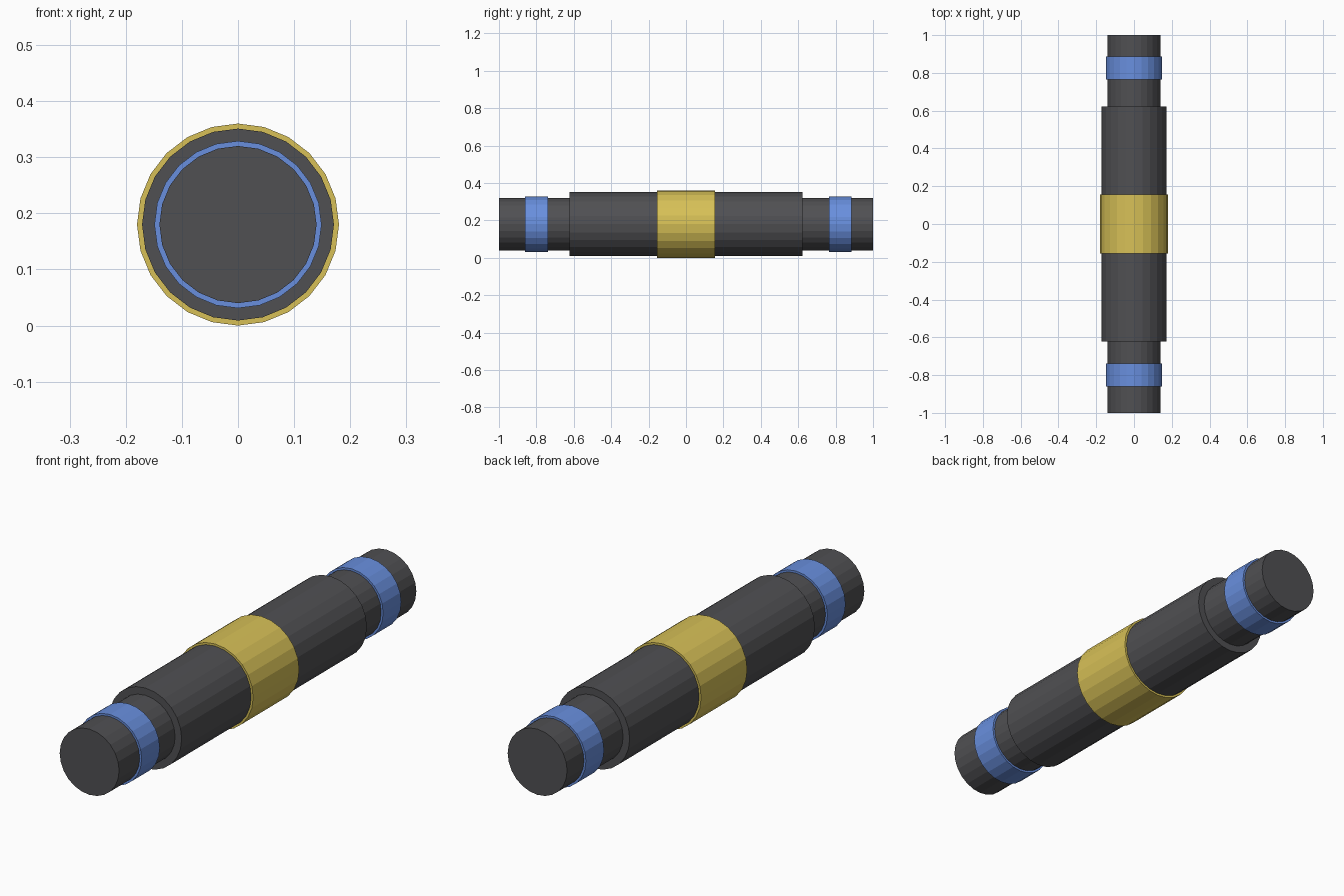
import bpy
import math

cube = bpy.data.objects.get("Cube")
if cube:
    bpy.data.objects.remove(cube, do_unlink=True)

SIDES = 24
AXIS_HEIGHT = 0.18


def make_material(name, rgb):
    mat = bpy.data.materials.new(name)
    mat.use_nodes = True
    color = (*rgb, 1.0)
    mat.diffuse_color = color
    mat.node_tree.nodes["Principled BSDF"].inputs["Base Color"].default_value = color
    return mat


charcoal = make_material("charcoal", (0.08, 0.08, 0.086))
yellow = make_material("yellow", (0.68, 0.53, 0.095))
blue = make_material("blue", (0.14, 0.275, 0.73))


def cylinder(name, radius, y_start, y_end, mat):
    """Flat-shaded cylinder lying along y."""
    bpy.ops.mesh.primitive_cylinder_add(
        vertices=SIDES, radius=radius, depth=y_end - y_start,
        location=(0, (y_start + y_end) / 2, AXIS_HEIGHT),
        rotation=(math.pi / 2, 0, 0))
    obj = bpy.context.object
    obj.name = name
    obj.data.materials.append(mat)
    return obj


# Inner rod running the full length
cylinder("inner_rod", 0.14, -1.0, 1.0, charcoal)

# Thick grip sleeve and its central band
cylinder("grip_sleeve", 0.171, -0.623, 0.623, charcoal)
cylinder("center_band", 0.18, -0.155, 0.155, yellow)

# Bands near both ends
cylinder("front_band", 0.149, -0.861, -0.739, blue)
cylinder("back_band", 0.149, 0.764, 0.886, blue)
